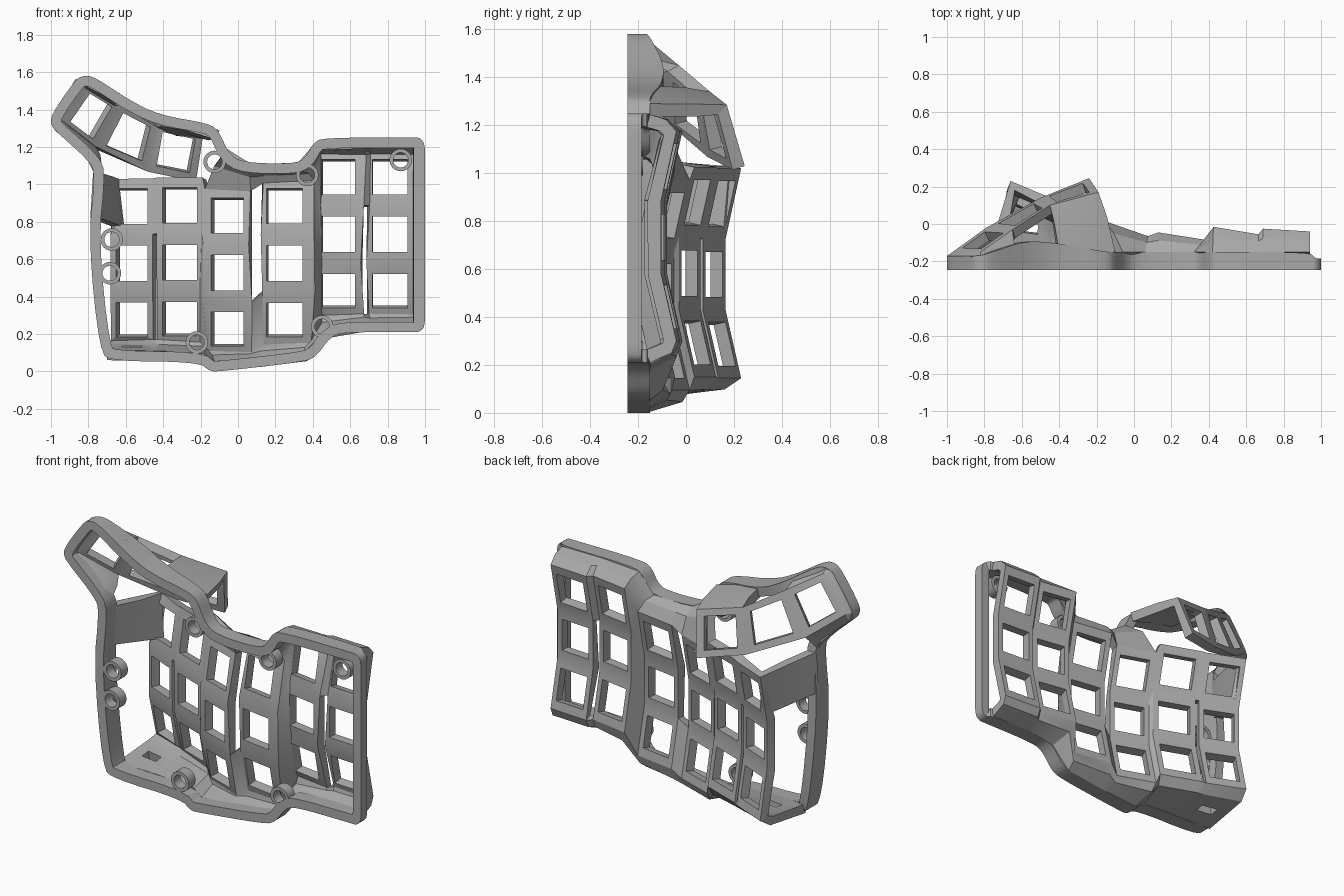
import bpy, bmesh
from mathutils import Vector as V

old = bpy.data.objects.get("Cube")
if old:
    bpy.data.objects.remove(old, do_unlink=True)

grey = bpy.data.materials.new("plain grey")
grey.use_nodes = True
grey.diffuse_color = (0.4, 0.4, 0.4, 1)
grey.node_tree.nodes["Principled BSDF"].inputs["Base Color"].default_value = (0.4, 0.4, 0.4, 1)

THICK = 0.055
FRONT = -0.245
BACK = -0.15


def finish(bm, name, shell=False):
    """Turn a bmesh into a grey object; shells get thickness inwards."""
    bmesh.ops.remove_doubles(bm, verts=bm.verts, dist=0.0005)
    bmesh.ops.recalc_face_normals(bm, faces=bm.faces)
    if shell and sum(f.normal.y * f.calc_area() for f in bm.faces) < 0:
        bmesh.ops.reverse_faces(bm, faces=bm.faces)
    me = bpy.data.meshes.new(name)
    bm.to_mesh(me)
    bm.free()
    me.materials.append(grey)
    ob = bpy.data.objects.new(name, me)
    bpy.context.scene.collection.objects.link(ob)
    bpy.ops.object.select_all(action='DESELECT')
    ob.select_set(True)
    bpy.context.view_layer.objects.active = ob
    if shell:
        mod = ob.modifiers.new("thickness", 'SOLIDIFY')
        mod.thickness = THICK
        mod.offset = -1
        bpy.ops.object.modifier_apply(modifier=mod.name)
    bpy.ops.object.shade_smooth_by_angle(angle=0.45)


def face(bm, *pts):
    """Face from points, dropping repeated corners."""
    keep = []
    for p in pts:
        if all((p - q).length > 0.001 for q in keep):
            keep.append(p)
    if len(keep) > 2:
        bm.faces.new([bm.verts.new(p) for p in keep])


def cell(bm, a, b, c, d, u, v):
    """Four-sided frame around an open window; u and v are the margins."""
    def at(s, t):
        return a.lerp(b, s).lerp(d.lerp(c, s), t)
    outer = [a, b, c, d]
    inner = [at(u, v), at(1 - u, v), at(1 - u, 1 - v), at(u, 1 - v)]
    for i in range(4):
        j = (i + 1) % 4
        face(bm, outer[i], outer[j], inner[j], inner[i])


def loft(bm, low, high, reach=0.5, rise=0.5, holes=()):
    """Wall from rim points to plate points, bent at the given fractions."""
    mid = [V(((p.x + q.x) / 2, p.y + (q.y - p.y) * reach, p.z + (q.z - p.z) * rise))
           for p, q in zip(low, high)]
    for i in range(len(low) - 1):
        if i in holes:
            cell(bm, low[i], low[i + 1], mid[i + 1], mid[i], 0.3, 0.4)
        else:
            face(bm, low[i], low[i + 1], mid[i + 1], mid[i])
        face(bm, mid[i], mid[i + 1], high[i + 1], high[i])


def rim_points(pairs, y=BACK):
    return [V((x, y, z)) for x, z in pairs]


# Key columns: left x, right x, depth at each side, top height
columns = [(-0.66, -0.435, 0.165, 0.07, 1.02), (-0.415, -0.17, 0.06, -0.03, 1.025),
           (-0.155, 0.075, -0.05, -0.13, 0.97), (0.13, 0.385, -0.11, -0.15, 1.02),
           (0.425, 0.665, -0.08, -0.12, 1.175), (0.69, 0.94, -0.09, -0.105, 1.175)]
joined_rows = [(0,), (0, 1, 2), (0, 1, 2), (2,), (0, 1, 2), (0,)]
joined_rows = joined_rows[:2] + joined_rows[3:]
drops = ((0, 0.065), (0.295, 0), (0.59, 0), (0.875, 0.065))

bm = bmesh.new()
sides = []
for x0, x1, y0, y1, top in columns:
    left = [V((x0, y0 + dy, top - dz)) for dz, dy in drops]
    right = [V((x1, y1 + dy, top - dz)) for dz, dy in drops]
    sides.append((left, right))
    for r in range(3):
        cell(bm, left[r], right[r], right[r + 1], left[r + 1], 0.125, 0.18)
for i, rows in enumerate(joined_rows):
    a, b = sides[i][1], sides[i + 1][0]
    for r in rows:
        face(bm, a[r], b[r], b[r + 1], a[r + 1])

# Lower wall, with a port opening under the first column
low_rim = rim_points([(-0.7, 0.06), (-0.44, 0.055), (-0.4, 0.055), (-0.2, 0.045),
                      (-0.14, 0.005), (0.07, 0.02), (0.13, 0.025), (0.37, 0.055),
                      (0.49, 0.18), (0.665, 0.21), (0.69, 0.21), (0.94, 0.21)])
loft(bm, low_rim, [s[3] for pair in sides for s in pair], 0.82, 0.45, holes=(0,))

# Upper wall, from the third column to the last
top_rim = rim_points([(-0.06, 1.19), (0.06, 1.115), (0.13, 1.11), (0.32, 1.115),
                      (0.42, 1.23), (0.665, 1.245), (0.69, 1.245), (0.94, 1.245)])
loft(bm, top_rim, [s[0] for pair in sides[2:] for s in pair], 0.6, 0.3)

# Side band from the first column to the neck of the rim
first = sides[0][0]
loft(bm, rim_points([(-0.775, 1.06), (-0.79, 0.82)]), [first[0], first[0].lerp(first[1], 0.85)])
finish(bm, "key_well", shell=True)

# Thumb plates, as stations of upper and lower edge
upper = [V(p) for p in ((-0.82, -0.15, 1.55), (-0.65, -0.03, 1.45),
                        (-0.45, 0.1, 1.34), (-0.19, 0.17, 1.285))]
lower = [V(p) for p in ((-0.97, -0.15, 1.34), (-0.79, -0.02, 1.2),
                        (-0.5, 0.14, 1.08), (-0.24, 0.245, 1.03))]
bm = bmesh.new()
for i in range(3):
    cell(bm, upper[i], upper[i + 1], lower[i + 1], lower[i], 0.16, 0.15)

# Thumb walls: around the tip, then a bridge at the inner end
tip = rim_points([(-0.63, 1.485), (-0.82, 1.575), (-0.87, 1.56), (-1.0, 1.35),
                  (-0.98, 1.29), (-0.81, 1.14), (-0.775, 1.07)], -0.17)
loft(bm, tip, [upper[1], upper[0], upper[0], lower[0], lower[0], lower[1], lower[1]])
bridge = rim_points([(-0.4, 1.365), (-0.26, 1.34), (-0.1, 1.29)])
loft(bm, bridge, [upper[2], upper[2].lerp(upper[3], 0.5), upper[3]], 0.6, 0.3)
finish(bm, "thumb_cluster", shell=True)

# Base rim: x, z and depth of its back edge
outline = [(0.94, 1.25, BACK), (0.97, 1.25, -0.185), (1.0, 1.22, -0.185), (1.0, 1.1, -0.185),
           (1.0, 0.35, -0.185), (1.0, 0.24, -0.185), (0.97, 0.21, -0.185), (0.94, 0.21, BACK),
           (0.56, 0.21, BACK), (0.49, 0.18, BACK), (0.42, 0.08, BACK), (0.35, 0.05, BACK),
           (-0.1, 0, BACK), (-0.15, 0, BACK), (-0.21, 0.05, BACK), (-0.67, 0.055, BACK),
           (-0.74, 0.1, -0.12), (-0.8, 0.7, -0.12), (-0.765, 1.05, -0.14),
           (-0.79, 1.12, -0.15), (-0.98, 1.29, -0.17), (-1.0, 1.32, -0.17),
           (-1.0, 1.37, -0.17), (-0.87, 1.56, -0.17), (-0.83, 1.58, -0.17),
           (-0.79, 1.58, -0.16), (-0.73, 1.55, -0.14), (-0.58, 1.45, -0.09),
           (-0.42, 1.37, -0.1), (-0.15, 1.325, BACK), (-0.1, 1.28, BACK),
           (-0.05, 1.165, BACK), (0.03, 1.115, BACK), (0.3, 1.11, BACK),
           (0.36, 1.14, BACK), (0.4, 1.22, BACK), (0.46, 1.25, BACK)]
ring = [V((x, y, z)) for x, z, y in outline]
for _ in range(2):  # round the corners
    ring = [p.lerp(q, t) for p, q in zip(ring, ring[1:] + ring[:1]) for t in (0.25, 0.75)]


def inward(p, q):
    d = q - p
    return V((d.z, 0, -d.x)).normalized()


bm = bmesh.new()
loops = []
for i, p in enumerate(ring):
    n1 = inward(ring[i - 1], p)
    n2 = inward(p, ring[(i + 1) % len(ring)])
    q = p + (n1 + n2) * (THICK / (1 + n1.dot(n2)))
    loops.append([bm.verts.new(c) for c in (V((p.x, FRONT, p.z)), p, q, V((q.x, FRONT, q.z)))])
for i, a in enumerate(loops):
    b = loops[(i + 1) % len(loops)]
    for k in range(4):
        m = (k + 1) % 4
        bm.faces.new((a[k], b[k], b[m], a[m]))
finish(bm, "base_rim")

# Screw bosses: short tubes at the rim
for n, (x, z) in enumerate([(-0.125, 1.12), (0.37, 1.05), (0.87, 1.13), (0.45, 0.24),
                            (-0.22, 0.155), (-0.675, 0.705), (-0.685, 0.525)]):
    bm = bmesh.new()
    rings = []
    for r, y in ((0.06, FRONT), (0.06, -0.18), (0.04, -0.18), (0.04, FRONT)):
        made = bmesh.ops.create_circle(bm, segments=24, radius=r)["verts"]
        for v in made:
            v.co = V((x + v.co.x, y, z + v.co.y))
        rings.append(made)
    for k in range(4):
        a, b = rings[k], rings[(k + 1) % 4]
        for i in range(24):
            j = (i + 1) % 24
            bm.faces.new((a[i], a[j], b[j], b[i]))
    finish(bm, "screw_boss_%d" % (n + 1))
